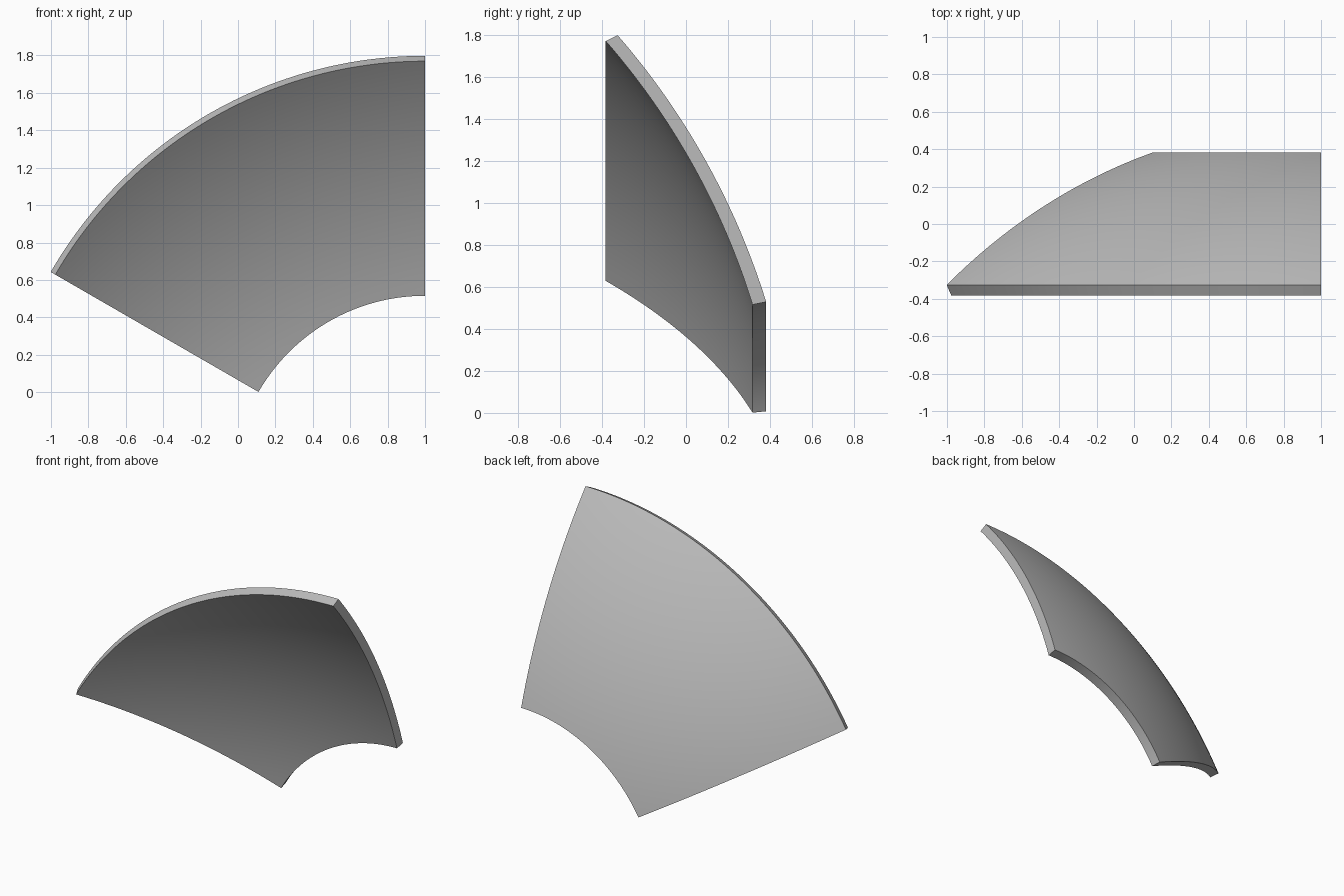
import bpy, bmesh, math
from mathutils import Vector, Matrix

cube = bpy.data.objects.get("Cube")
if cube:
    bpy.data.objects.remove(cube, do_unlink=True)

# Colour
grey = bpy.data.materials.new("plain_grey")
grey.use_nodes = True
colour = (0.5, 0.5, 0.5, 1)
grey.diffuse_color = colour
grey.node_tree.nodes["Principled BSDF"].inputs["Base Color"].default_value = colour

# Dome segment: a shallow arc swept 60 degrees about the y axis
AXIS = Vector((1, 0, -0.513))
RADIUS, CENTRE_Y = 3.52, -2.981
INNER, OUTER = 1.041, 2.311
STEPS, SWEEP = 32, 48

bm = bmesh.new()
start, end = math.asin(INNER / RADIUS), math.asin(OUTER / RADIUS)
arc = []
for i in range(STEPS + 1):
    a = start + (end - start) * i / STEPS
    arc.append(bm.verts.new(AXIS + Vector((0, CENTRE_Y + RADIUS * math.cos(a),
                                           RADIUS * math.sin(a)))))
edges = [bm.edges.new(pair) for pair in zip(arc, arc[1:])]
bmesh.ops.spin(bm, geom=arc + edges, cent=AXIS, axis=(0, 1, 0),
               angle=-math.radians(60), steps=SWEEP)

# Thickness: a second skin drawn in toward a point behind the concave face
skin = bmesh.ops.extrude_face_region(bm, geom=bm.faces[:], use_keep_orig=True)
inner = [v for v in skin["geom"] if isinstance(v, bmesh.types.BMVert)]
apex = AXIS + Vector((0, -4.9, 0))
bmesh.ops.scale(bm, vec=(0.9877,) * 3, verts=inner,
                space=Matrix.Translation(-apex))
bmesh.ops.recalc_face_normals(bm, faces=bm.faces[:])

mesh = bpy.data.meshes.new("curved_panel")
bm.to_mesh(mesh)
bm.free()
mesh.materials.append(grey)
panel = bpy.data.objects.new("curved_panel", mesh)
bpy.context.collection.objects.link(panel)

# Smooth skins with crisp rims
bpy.context.view_layer.objects.active = panel
panel.select_set(True)
bpy.ops.object.shade_smooth_by_angle(angle=math.radians(30))
